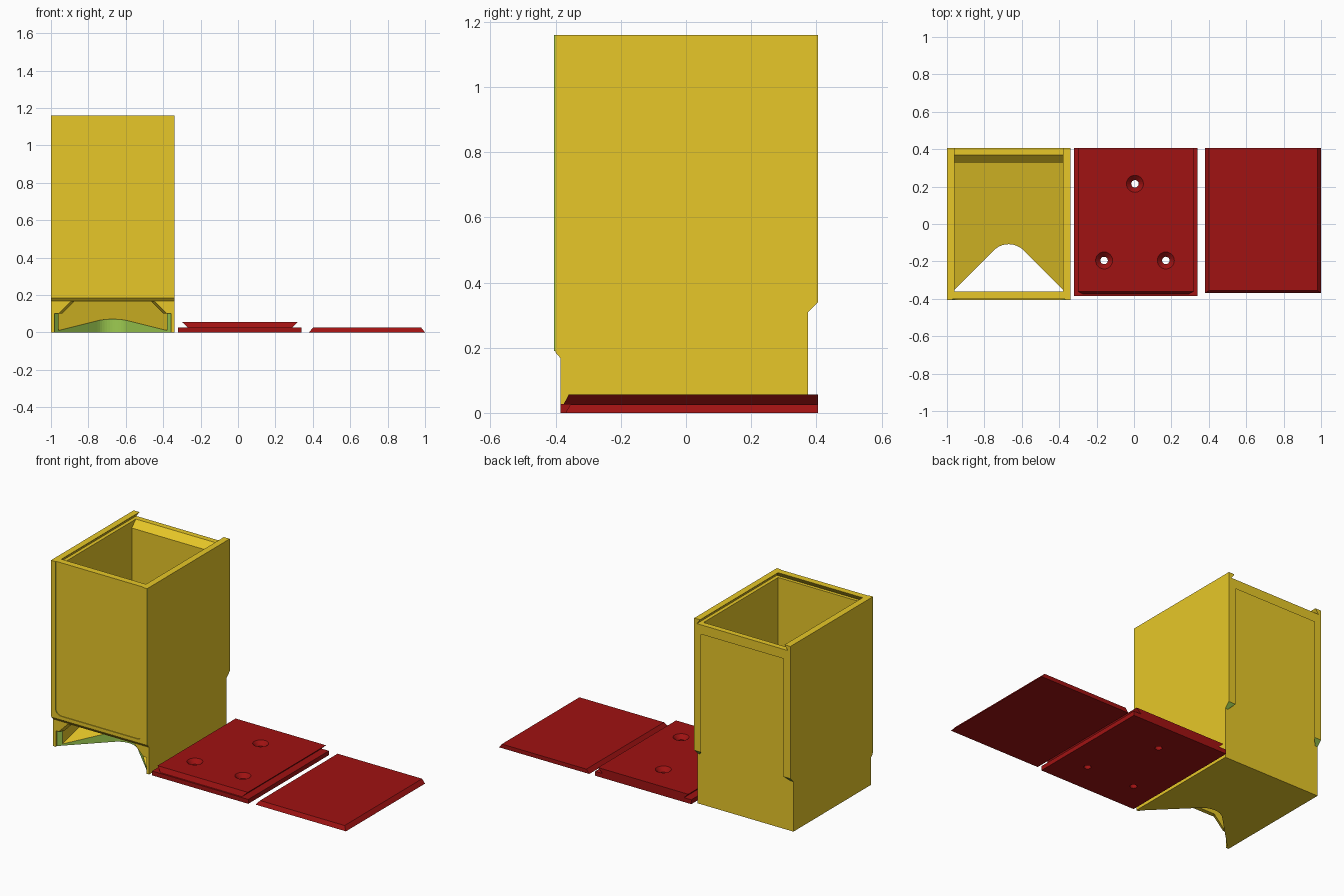
import bpy, bmesh, math

if "Cube" in bpy.data.objects:
    bpy.data.objects.remove(bpy.data.objects["Cube"])

def material(name, rgb):
    m = bpy.data.materials.new(name)
    m.diffuse_color = (*rgb, 1)
    m.use_nodes = True
    m.node_tree.nodes["Principled BSDF"].inputs["Base Color"].default_value = m.diffuse_color
    return m

YELLOW = material("yellow", (0.947, 0.679, 0.025))
GREEN = material("green", (0.337, 0.597, 0.082))
RED = material("dark red", (0.35, 0.006, 0.006))

def loft(name, a, b, *mats):
    """Solid between two matching 3D loops."""
    bm = bmesh.new()
    va, vb = [bm.verts.new(p) for p in a], [bm.verts.new(p) for p in b]
    bm.faces.new(va)
    bm.faces.new(vb)
    n = len(va)
    for i in range(n):
        j = (i + 1) % n
        bm.faces.new((va[i], va[j], vb[j], vb[i]))
    bmesh.ops.recalc_face_normals(bm, faces=bm.faces)
    me = bpy.data.meshes.new(name)
    bm.to_mesh(me)
    bm.free()
    ob = bpy.data.objects.new(name, me)
    bpy.context.collection.objects.link(ob)
    for m in mats:
        me.materials.append(m)
    return ob

def along_x(name, pts, x0, x1, *mats):
    return loft(name, [(x0, y, z) for y, z in pts], [(x1, y, z) for y, z in pts], *mats)

def rect(x, w, y0, y1, z):
    return [(x - w, y0, z), (x + w, y0, z), (x + w, y1, z), (x - w, y1, z)]

def slab(name, x, bottom, top, *mats):
    """Tapered slab; bottom and top are (half width, y0, y1, z)."""
    return loft(name, rect(x, *bottom), rect(x, *top), *mats)

def cut(ob, cutter):
    cutter.hide_render = True
    mod = ob.modifiers.new("cut", 'BOOLEAN')
    mod.operation, mod.solver, mod.object = 'DIFFERENCE', 'EXACT', cutter
    bpy.context.view_layer.objects.active = ob
    bpy.ops.object.modifier_apply(modifier=mod.name)
    bpy.data.objects.remove(cutter)

CX = -0.67

# Box shell: side outline with the stepped front and the rail ends at the back
outline = [(-0.385, 0), (0.375, 0), (0.375, 0.31), (0.405, 0.34), (0.405, 1.16),
           (-0.40, 1.16), (-0.40, 0.185), (-0.385, 0.168)]
box = along_x("box", outline, -1, -0.34, YELLOW, GREEN)

# Cavity with a ramp floor
cut(box, along_x("cavity", [(-0.36, 0.008), (0.33, 0.18), (0.33, 1.09), (0.372, 1.132),
                            (0.372, 1.2), (-0.36, 1.2)], CX - 0.29, CX + 0.29))
# Dovetail groove for the lid, open at the back
cut(box, slab("lid_groove", CX, (0.312, -0.38, 0.5, 1.13), (0.288, -0.358, 0.5, 1.162)))
# Dovetail slot for the wall mount, open at the bottom and closed at the top
cut(box, loft("mount_slot",
              [(CX - 0.312, 0.375, 0.2), (CX + 0.312, 0.375, 0.2),
               (CX + 0.312, 0.375, 1.10), (CX - 0.312, 0.375, 1.10)],
              [(CX - 0.28, 0.407, 0.2), (CX + 0.28, 0.407, 0.2),
               (CX + 0.28, 0.407, 1.07), (CX - 0.28, 0.407, 1.07)]))
# Flared front opening
def opening(w, y):
    return [(CX + x, y, z) for x, z in [(-w, 0.01), (w, 0.01), (w, 0.08), (w - 0.085, 0.165),
                                        (0.085 - w, 0.165), (-w, 0.08)]]
cut(box, loft("opening", opening(0.312, -0.387), opening(0.288, -0.355)))
# Finger notch in the floor, with a rounded tip
r, cy = 0.113, -0.221
arc = [(r * math.sin(t), cy + r * math.cos(t))
       for t in [math.radians(45 - 7.5 * i) for i in range(13)]]
notch = [(0.311, -0.42), (0.311, -0.372)] + arc + [(-0.311, -0.372), (-0.311, -0.42)]
cut(box, loft("notch", [(CX + x, y, -0.1) for x, y in notch],
              [(CX + x, y, 0.1) for x, y in notch]))

# Green on the notch walls and the rail ends
for p in box.data.polygons:
    c, n = p.center, p.normal
    in_notch = c.z < 0.08 and abs(n.z) < 0.1 and n.y < -0.3 and c.y > -0.37
    rail_end = 0.3 < c.z < 0.35 and n.z < -0.3
    p.material_index = int(in_notch or rail_end)

# Raised front frame with rounded lower corners, open at the top
def corner(cx, a0):
    return [(cx + 0.04 * math.cos(math.radians(a0 + 15 * i)),
             0.25 + 0.04 * math.sin(math.radians(a0 + 15 * i))) for i in range(7)]
inner = [(-0.97, 1.16)] + corner(-0.93, 180) + corner(-0.41, 270) + [(-0.37, 1.16)]
frame_pts = [(-1, 1.16), (-1, 0.19), (-0.34, 0.19), (-0.34, 1.16)] + inner[::-1]
frame = loft("front_frame", [(x, -0.405, z) for x, z in frame_pts],
             [(x, -0.40, z) for x, z in frame_pts], YELLOW, GREEN)
for p in frame.data.polygons:
    p.material_index = int(abs(p.normal.x) > 0.7)

# Wall mount: base plate with a dovetail plate on top
MX = 0.01
base = slab("mount_base", MX, (0.33, -0.385, 0.405, 0), (0.33, -0.385, 0.405, 0.027), RED)
dovetail = slab("mount_dovetail", MX, (0.28, -0.375, 0.405, 0.027),
                (0.31, -0.36, 0.405, 0.056), RED)

# Countersunk screw holes through both plates
def circle(x, y, rad, z):
    return [(x + rad * math.cos(i * math.pi / 12), y + rad * math.sin(i * math.pi / 12), z)
            for i in range(24)]
for x, y in [(0.005, 0.215), (-0.16, -0.195), (0.17, -0.195)]:
    for part in (base, dovetail):
        cut(part, loft("hole", circle(x, y, 0.02, -0.1), circle(x, y, 0.02, 0.1)))
    cut(dovetail, loft("sink", circle(x, y, 0.018, 0.0285), circle(x, y, 0.046, 0.0565)))

# Sliding lid
slab("lid", 0.69, (0.31, -0.37, 0.405, 0), (0.29, -0.355, 0.405, 0.025), RED)
